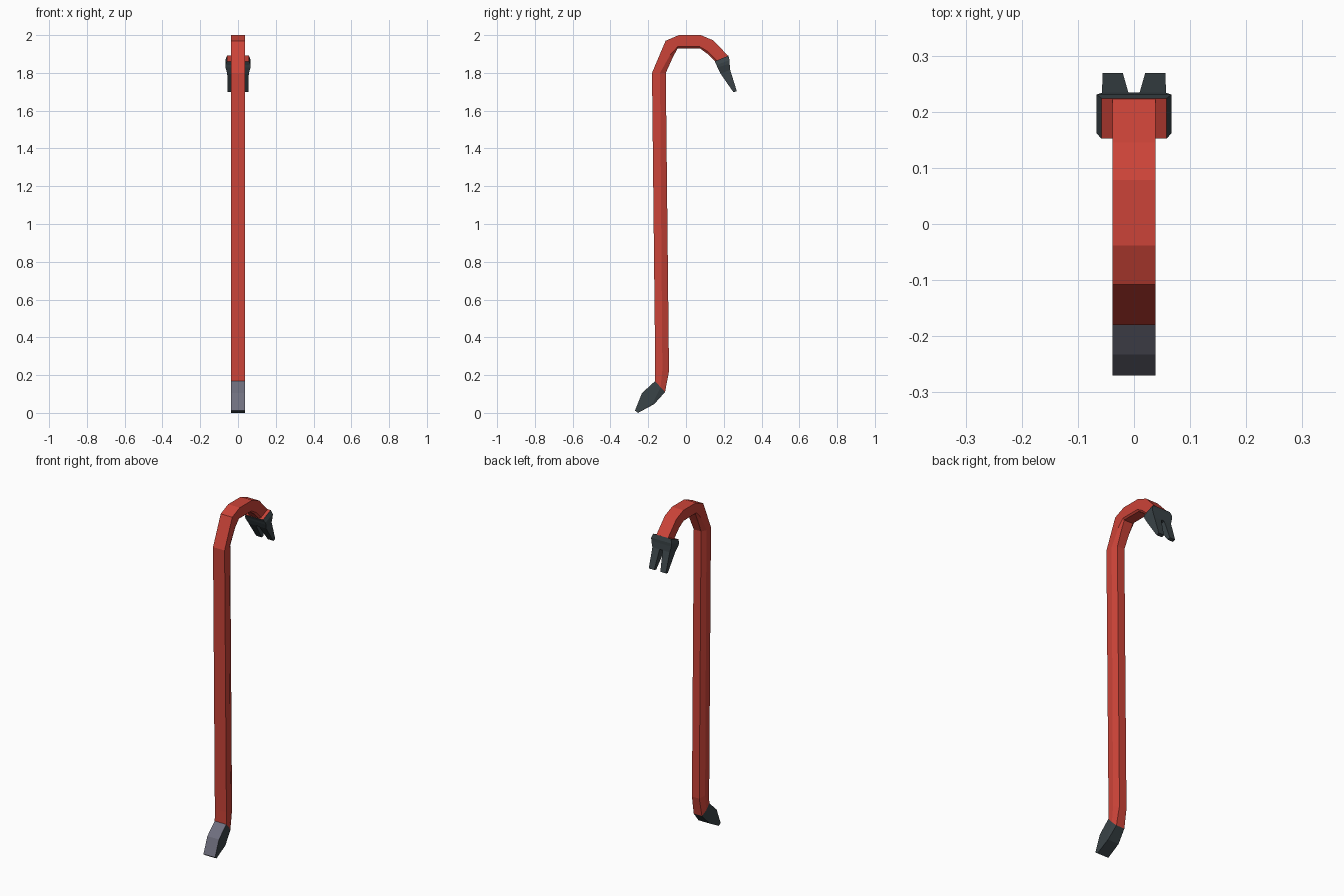
import bpy, bmesh

if "Cube" in bpy.data.objects:
    bpy.data.objects.remove(bpy.data.objects["Cube"])


def material(name, rgb):
    m = bpy.data.materials.new(name)
    m.diffuse_color = (*rgb, 1)
    m.use_nodes = True
    m.node_tree.nodes["Principled BSDF"].inputs["Base Color"].default_value = m.diffuse_color
    return m


RED = material("red paint", (0.60, 0.057, 0.040))
SLATE = material("dark slate steel", (0.042, 0.056, 0.063))
GREY = material("worn grey steel", (0.16, 0.16, 0.21))


def loft(name, rings, mats, first_face=0, start_cap=0):
    """Skin rings of (x, y, z). first_face colours the strip after point 0."""
    bm = bmesh.new()
    rows = [[bm.verts.new(p) for p in ring] for ring in rings]
    n = len(rows[0])
    for a, b in zip(rows, rows[1:]):
        for i in range(n):
            j = (i + 1) % n
            f = bm.faces.new((a[i], a[j], b[j], b[i]))
            f.material_index = first_face if i == 0 else 0
    bm.faces.new(rows[0]).material_index = start_cap
    bm.faces.new(rows[-1])
    bmesh.ops.recalc_face_normals(bm, faces=bm.faces[:])
    me = bpy.data.meshes.new(name)
    bm.to_mesh(me)
    bm.free()
    for m in mats:
        me.materials.append(m)
    ob = bpy.data.objects.new(name, me)
    bpy.context.collection.objects.link(ob)
    return ob


def bar_ring(outer, inner, m, back, w=0.038):
    """Flat outer face, straight sides, chamfered towards the inner face."""
    my, mz = (o + (i - o) * m for o, i in zip(outer, inner))
    return [(-w, *outer), (w, *outer), (w, my, mz),
            (back, *inner), (-back, *inner), (-w, my, mz)]


# Red shaft and hook: outer point, inner point, chamfer start, back half width
bar = [((-.164, .168), (-.111, .11), .55, .027),
       ((-.163, .24), (-.09, .22), .52, .024),
       ((-.18, 1.80), (-.107, 1.80), .58, .024),
       ((-.108, 1.97), (-.073, 1.875), .75, .027),
       ((-.038, 2.0), (-.045, 1.93), .88, .029),
       ((.078, 2.0), (.073, 1.93), .88, .029),
       ((.145, 1.972), (.112, 1.902), .85, .029),
       ((.223, 1.89), (.155, 1.86), .85, .029)]
loft("bar", [bar_ring(*s) for s in bar], [RED])

# Chisel foot: grey outer faces, dark sides
foot = [bar[0],
        ((-.233, .105), (-.169, .046), .9, .036),
        ((-.27, .012), (-.254, 0.0), .9, .037)]
loft("chisel_foot", [bar_ring(*s) for s in foot], [SLATE, GREY], first_face=1)


def box_ring(outer, inner, x0, x1):
    return [(x0, *outer), (x1, *outer), (x1, *inner), (x0, *inner)]


# Claw head with red shoulder
head = [((.224, 1.891), (.152, 1.861), .058),
        ((.231, 1.868), (.162, 1.842), .067),
        ((.231, 1.850), (.167, 1.828), .066),
        ((.234, 1.815), (.182, 1.797), .057)]
loft("claw_head", [box_ring(o, i, -w, w) for o, i, w in head],
     [SLATE, RED], start_cap=1)

# Two claw prongs with a tapering slot between
for side, name in ((1, "right_prong"), (-1, "left_prong")):
    loft(name, [box_ring((.234, 1.815), (.182, 1.797), side * .010, side * .057),
                box_ring((.269, 1.703), (.251, 1.698), side * .020, side * .056)],
         [SLATE])
